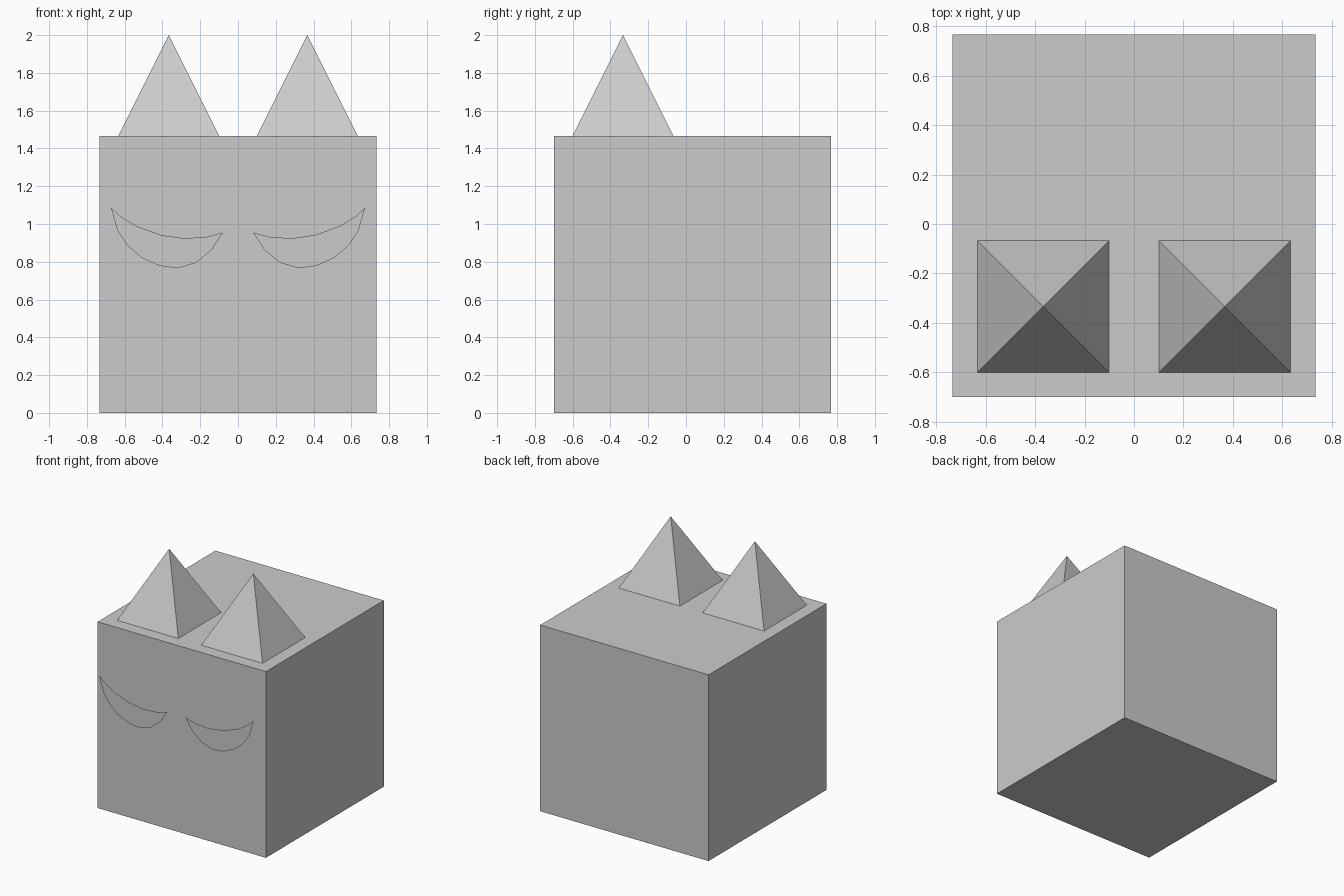
import bpy
import bmesh
from math import pi, sqrt
from mathutils import Matrix

if "Cube" in bpy.data.objects:
    bpy.data.objects.remove(bpy.data.objects["Cube"])


def make_object(name, bm, mirrored=False):
    mesh = bpy.data.meshes.new(name)
    bm.to_mesh(mesh)
    bm.free()
    obj = bpy.data.objects.new(name, mesh)
    bpy.context.collection.objects.link(obj)
    if mirrored:
        obj.modifiers.new("mirror_x", 'MIRROR').use_mirror_merge = False
    return obj


BODY = 1.4667
EAR = 0.5333

# Cubic head
bm = bmesh.new()
bmesh.ops.create_cube(bm, size=BODY,
                      matrix=Matrix.Translation((0, 0.0333, BODY / 2)))
make_object("head", bm)

# Pyramid ears standing near the front of the head
bm = bmesh.new()
bmesh.ops.create_cone(bm, cap_ends=True, segments=4,
                      radius1=EAR / sqrt(2), radius2=0, depth=EAR,
                      matrix=Matrix.Translation((0.3667, -0.3333, BODY + EAR / 2))
                      @ Matrix.Rotation(pi / 4, 4, 'Z'))
bmesh.ops.remove_doubles(bm, verts=bm.verts, dist=0.001)
make_object("ears", bm, mirrored=True)

# Flat crescent eyes floating just in front of the face
lid = [(0.08, 0.955), (0.166, 0.932), (0.282, 0.924), (0.41, 0.942),
       (0.54, 0.99), (0.625, 1.042), (0.673, 1.087)]
lower = [(0.638, 0.965), (0.583, 0.884), (0.509, 0.821), (0.414, 0.778),
         (0.319, 0.766), (0.222, 0.795), (0.14, 0.863)]
bm = bmesh.new()
bm.faces.new([bm.verts.new((x, -0.7667, z)) for x, z in reversed(lid + lower)])
make_object("eyes", bm, mirrored=True)
